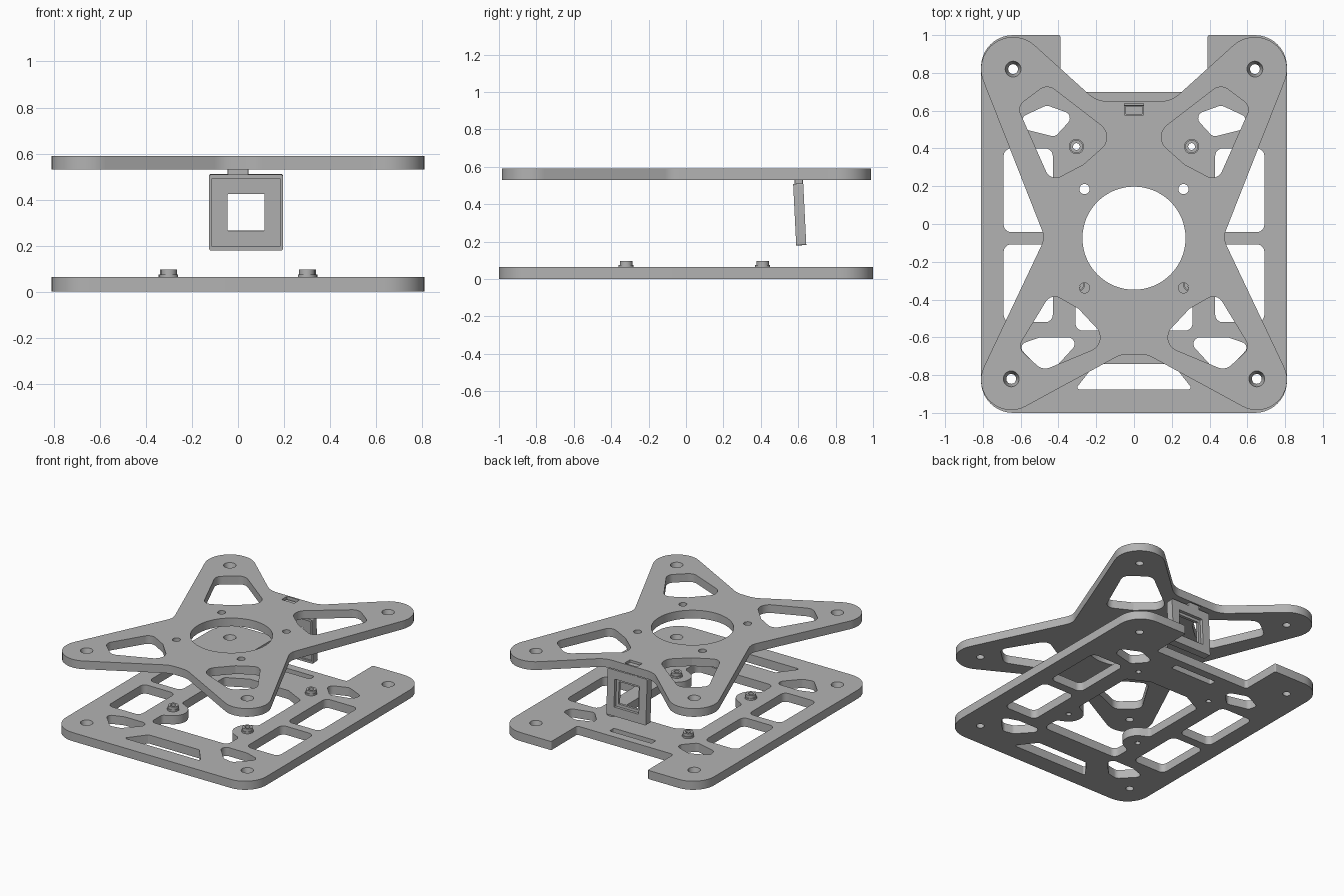
import bpy, bmesh, math

if "Cube" in bpy.data.objects:
    bpy.data.objects.remove(bpy.data.objects["Cube"], do_unlink=True)

grey = bpy.data.materials.new("plain_grey")
grey.use_nodes = True
grey.diffuse_color = (0.45, 0.45, 0.45, 1)
grey.node_tree.nodes["Principled BSDF"].inputs["Base Color"].default_value = grey.diffuse_color


def belt(*circles):
    """Outline of a belt run counter-clockwise round circles; a negative radius bends inward."""
    count = len(circles)
    angles = []
    for i, (x, y, r) in enumerate(circles):
        x2, y2, r2 = circles[(i + 1) % count]
        bend = math.acos((r - r2) / math.hypot(x2 - x, y2 - y))
        angles.append(math.atan2(y2 - y, x2 - x) - bend)
    points = []
    for i, (x, y, r) in enumerate(circles):
        start = angles[i - 1]
        sweep = (angles[i] - start + math.pi) % math.tau - math.pi
        steps = max(2, math.ceil(abs(sweep) / 0.16))
        for k in range(steps + 1):
            a = start + sweep * k / steps
            points.append((x + r * math.cos(a), y + r * math.sin(a)))
    return points


def rect(x0, x1, y0, y1, r=0.01):
    return belt((x0 + r, y0 + r, r), (x1 - r, y0 + r, r),
                (x1 - r, y1 - r, r), (x0 + r, y1 - r, r))


def ring(x, y, r, sides=28):
    return [(x + r * math.cos(math.tau * k / sides), y + r * math.sin(math.tau * k / sides))
            for k in range(sides)]


def flip(points):
    return [(-x, y) for x, y in points]


def both(*loops):
    return list(loops) + [flip(loop) for loop in loops]


def mirrored(half):
    """Close a half sequence of circles (left side, top to bottom) with its mirror image."""
    return belt(*half, *[(-x, y, r) for x, y, r in reversed(half)])


def slab(name, loops, z0, z1, sinks=()):
    """Plate from an outline and holes; each sink widens one hole's upper rim."""
    bm = bmesh.new()
    for loop in loops:
        verts = [bm.verts.new((x, y, z0)) for x, y in loop]
        for i, v in enumerate(verts):
            bm.edges.new((verts[i - 1], v))
    bmesh.ops.remove_doubles(bm, verts=bm.verts[:], dist=0.0001)
    bmesh.ops.triangle_fill(bm, edges=bm.edges[:], use_beauty=True, use_dissolve=False)
    grown = bmesh.ops.extrude_face_region(bm, geom=bm.faces[:])["geom"]
    for v in grown:
        if isinstance(v, bmesh.types.BMVert):
            v.co.z = z1
            for x, y, r, wide in sinks:
                if math.hypot(v.co.x - x, v.co.y - y) < r + 0.003:
                    v.co.x = x + (v.co.x - x) * wide / r
                    v.co.y = y + (v.co.y - y) * wide / r
    bmesh.ops.recalc_face_normals(bm, faces=bm.faces[:])
    mesh = bpy.data.meshes.new(name)
    bm.to_mesh(mesh)
    bm.free()
    mesh.materials.append(grey)
    obj = bpy.data.objects.new(name, mesh)
    bpy.context.collection.objects.link(obj)
    bpy.ops.object.select_all(action='DESELECT')
    obj.select_set(True)
    bpy.context.view_layer.objects.active = obj
    bpy.ops.object.shade_smooth_by_angle(angle=math.radians(30))
    return obj


corners = [(s * x, y) for s in (-1, 1) for x, y in ((0.64, 0.82), (0.65, -0.82))]
corner_holes = [ring(x, y, 0.026) for x, y in corners]
corner_sinks = [(x, y, 0.026, 0.042) for x, y in corners]

# Upper plate: four arms, arm windows, centre opening and screw holes
star = mirrored([(-0.14, 0.80, -0.15), (-0.64, 0.82, 0.17), (-0.58, -0.07, -0.10),
                 (-0.65, -0.825, 0.16), (-0.03, -0.84, -0.15)])
back_arm_window = belt((-0.46, 0.66, 0.065), (-0.55, 0.605, 0.055), (-0.415, 0.30, 0.055),
                       (0, -0.075, -0.47), (-0.225, 0.46, 0.08))
front_arm_window = belt((-0.42, -0.44, 0.055), (-0.545, -0.645, 0.055), (-0.47, -0.70, 0.065),
                        (-0.255, -0.60, 0.075), (0, -0.075, -0.47))
slab("upper_plate",
     [star, ring(0, -0.075, 0.273, 64), rect(-0.05, 0.05, 0.577, 0.638, 0.004)] + corner_holes
     + both(back_arm_window, front_arm_window, ring(0.262, 0.185, 0.027), ring(0.262, -0.338, 0.027)),
     0.53, 0.59, corner_sinks)

# Lower plate: notched back, side windows, corner cutouts and lobed centre opening
base = mirrored([(-0.37, 0.72, -0.02), (-0.40, 0.99, 0.01), (-0.64, 0.83, 0.17),
                 (-0.64, -0.83, 0.17)])
centre = mirrored([(-0.15, 0.33, 0.03), (-0.30, 0.41, -0.11), (-0.28, 0.265, 0.03),
                   (-0.28, -0.185, 0.03), (-0.30, -0.32, -0.10), (-0.28, -0.455, 0.03),
                   (-0.27, -0.525, 0.04)])
front_slot = belt((-0.29, -0.865, 0.01), (0.29, -0.865, 0.01), (0.2, -0.75, 0.01), (-0.2, -0.75, 0.01))
back_cutout = belt((-0.46, 0.58, 0.045), (-0.56, 0.55, 0.03), (-0.55, 0.53, 0.035),
                   (-0.43, 0.50, 0.035), (-0.375, 0.56, 0.035))
front_cutout = belt((-0.35, -0.635, 0.035), (-0.49, -0.635, 0.035), (-0.565, -0.655, 0.03),
                    (-0.48, -0.73, 0.04), (-0.43, -0.73, 0.03))
bosses = [(s * x, y) for s in (-1, 1) for x, y in ((0.305, 0.41), (0.30, -0.32))]
slab("lower_plate",
     [base, centre, front_slot, rect(-0.17, 0.17, 0.59, 0.64)] + corner_holes
     + [ring(x, y, 0.018) for x, y in bosses]
     + both(back_cutout, front_cutout, rect(0.43, 0.69, -0.52, -0.108, 0.04),
            rect(0.43, 0.69, -0.043, 0.40, 0.04)),
     0.0, 0.063, corner_sinks)

# Standoff bosses: wide foot and narrower collar
for i, (x, y) in enumerate(bosses):
    slab(f"boss_foot_{i + 1}", [ring(x, y, 0.04), ring(x, y, 0.018)], 0.06, 0.075)
    slab(f"boss_collar_{i + 1}", [ring(x, y, 0.034), ring(x, y, 0.018)], 0.075, 0.096)

# Hanging bracket: stepped square frame, slightly tilted
frame = rect(-0.16, 0.16, -0.165, 0.165, 0.008)
layers = (("bracket_back", 0.10, -0.027, -0.005), ("bracket_web", 0.08, -0.005, 0.015),
          ("bracket_rim", 0.148, 0.015, 0.027))
for name, half, low, high in layers:
    part = slab(name, [frame, rect(-half, half, -half, half, 0.003)], low, high)
    part.location = (0.035, 0.608, 0.345)
    part.rotation_euler = (math.pi / 2 + 0.05, 0, 0)

# Tab joining the bracket to the upper plate
slab("bracket_tab", [rect(-0.045, 0.045, 0.580, 0.625, 0.004)], 0.495, 0.575)
